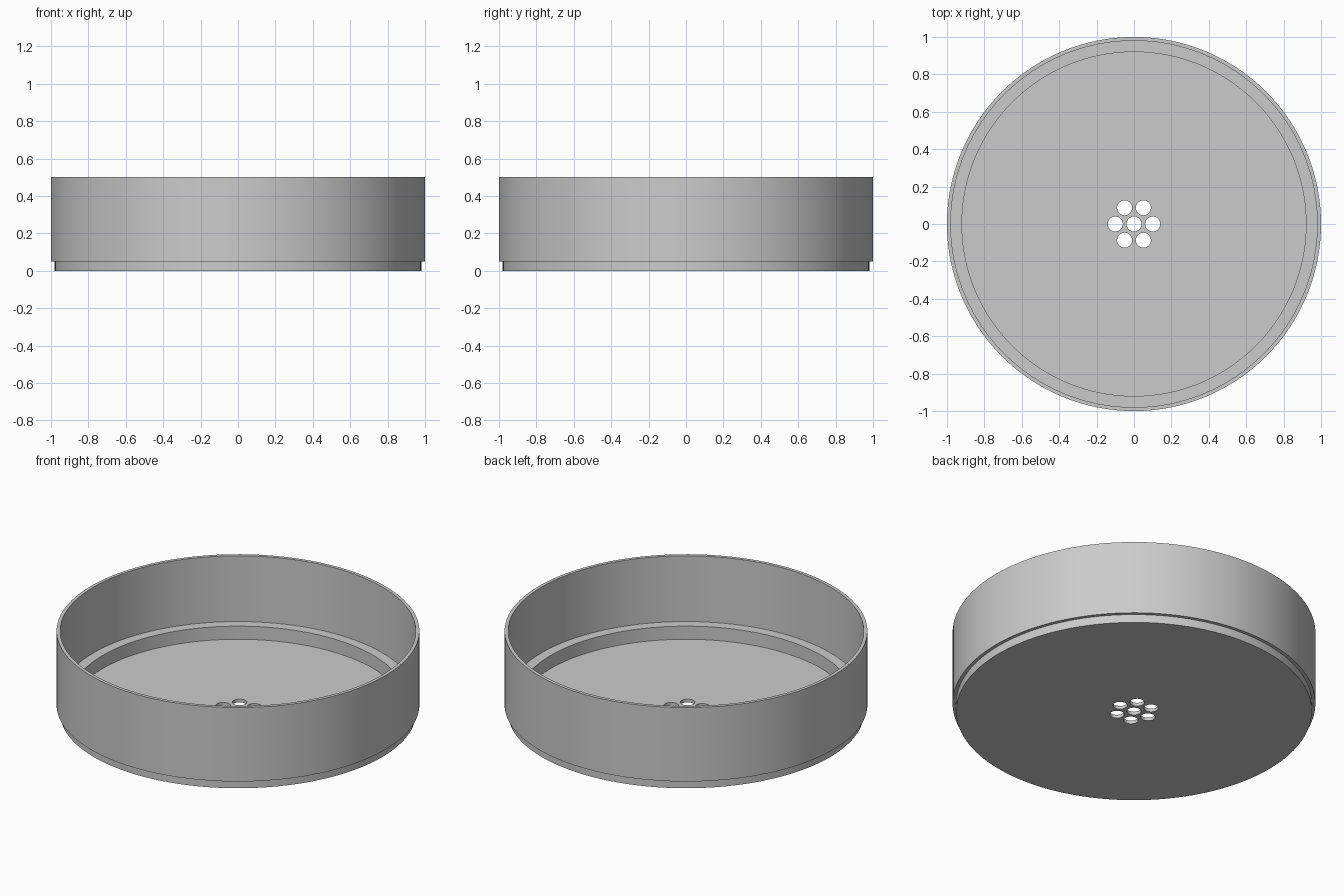
import bpy
import bmesh
from math import cos, sin, pi, radians

SIDES = 128
HOLE_RADIUS = 0.04
HOLE_SPACING = 0.1

cube = bpy.data.objects.get("Cube")
if cube:
    bpy.data.objects.remove(cube, do_unlink=True)

grey = bpy.data.materials.new("plain grey")
grey.use_nodes = True
colour = (0.6, 0.6, 0.6, 1)
grey.diffuse_color = colour
grey.node_tree.nodes["Principled BSDF"].inputs["Base Color"].default_value = colour


def lathe(name, profile, sides, centre=(0, 0)):
    """Turn (radius, z) points into a closed solid with flat end caps."""
    bm = bmesh.new()
    rings = [[bm.verts.new((r * cos(2 * pi * i / sides), r * sin(2 * pi * i / sides), z))
              for i in range(sides)] for r, z in profile]
    for low, high in zip(rings, rings[1:]):
        for i in range(sides):
            j = (i + 1) % sides
            bm.faces.new((low[i], low[j], high[j], high[i]))
    bm.faces.new(rings[0][::-1])
    bm.faces.new(rings[-1])
    bmesh.ops.recalc_face_normals(bm, faces=bm.faces)
    mesh = bpy.data.meshes.new(name)
    bm.to_mesh(mesh)
    bm.free()
    mesh.materials.append(grey)
    obj = bpy.data.objects.new(name, mesh)
    obj.location = (*centre, 0)
    bpy.context.collection.objects.link(obj)
    return obj


# Round tray: recessed foot, outer wall, thin rim, inner ledge, sunken floor
tray = lathe("tray", [(0.98, 0), (0.98, 0.05), (1, 0.05), (1, 0.5),
                      (0.98, 0.5), (0.98, 0.1), (0.92, 0.1), (0.92, 0.02)], SIDES)

# Drain holes: one in the middle and six around it
centres = [(0, 0)] + [(HOLE_SPACING * cos(k * pi / 3), HOLE_SPACING * sin(k * pi / 3))
                      for k in range(6)]
cutters = [lathe("hole_cutter", [(HOLE_RADIUS, -0.1), (HOLE_RADIUS, 0.08)], 48, c)
           for c in centres]
for cutter in cutters:
    cutter.hide_render = True
    cut = tray.modifiers.new("drain hole", "BOOLEAN")
    cut.operation = "DIFFERENCE"
    cut.solver = "EXACT"
    cut.object = cutter

# Apply the cuts, then smooth the round walls and keep the rims crisp
bpy.ops.object.select_all(action="DESELECT")
tray.select_set(True)
bpy.context.view_layer.objects.active = tray
for modifier in list(tray.modifiers):
    bpy.ops.object.modifier_apply(modifier=modifier.name)
for cutter in cutters:
    bpy.data.objects.remove(cutter, do_unlink=True)
bpy.ops.object.shade_smooth_by_angle(angle=radians(30))
